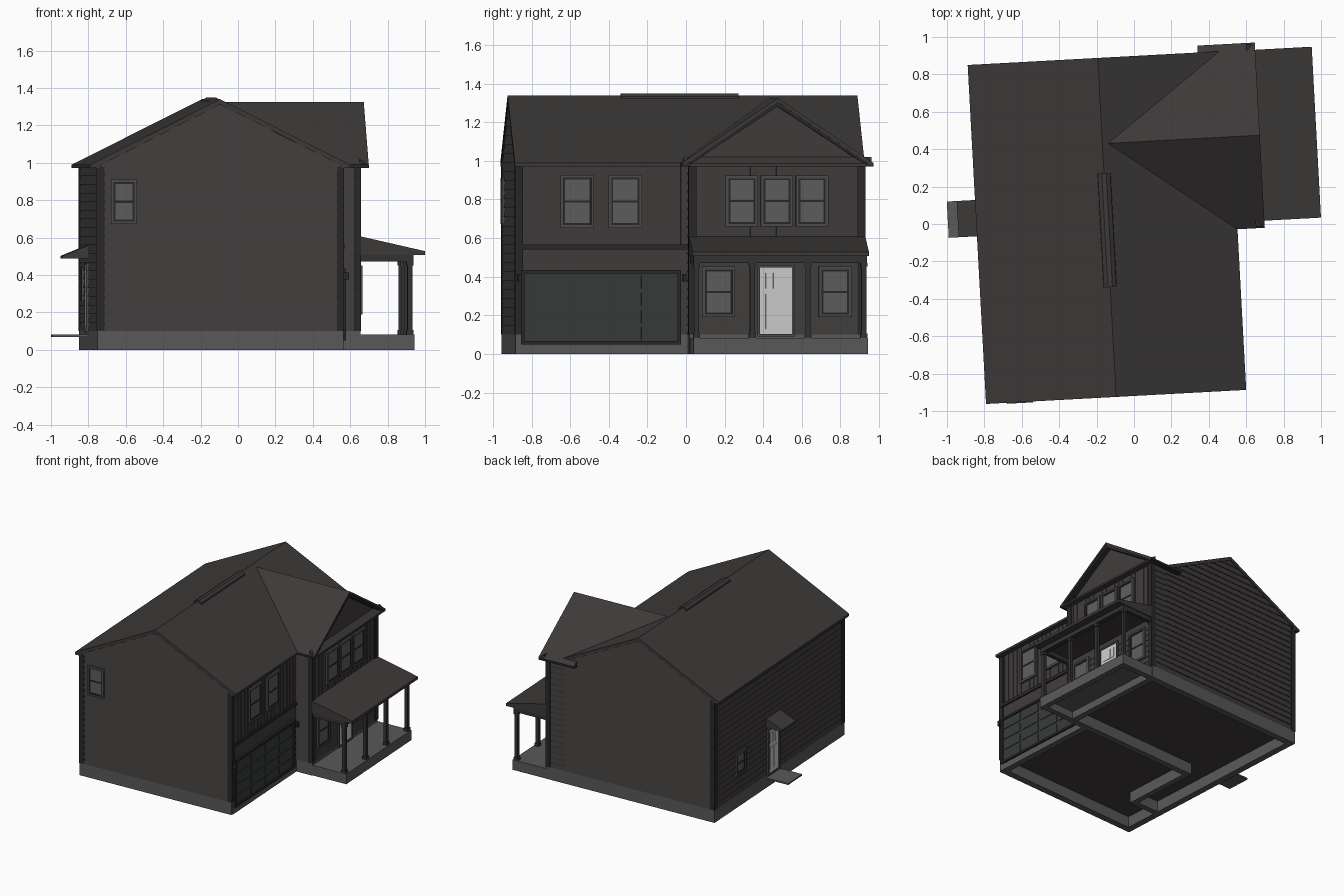
import bpy, bmesh, math
from mathutils import Matrix

if "Cube" in bpy.data.objects:
    bpy.data.objects.remove(bpy.data.objects["Cube"])

ROT = Matrix.Rotation(math.radians(3.1), 4, 'Z')   # whole house is turned slightly


def mat(name, r, g, b):
    m = bpy.data.materials.new(name)
    m.diffuse_color = (r, g, b, 1)
    m.use_nodes = True
    m.node_tree.nodes["Principled BSDF"].inputs["Base Color"].default_value = m.diffuse_color
    return m


WALL = mat("wall", .052, .045, .045)
ROOF = mat("roof", .047, .041, .041)
TRIM = mat("trim", .022, .021, .021)
POST = mat("post", .035, .033, .033)
CONC = mat("concrete", .10, .10, .10)
GDOOR = mat("garage_door", .04, .043, .043)
FRAME = mat("frame", .07, .073, .073)
GLASS = mat("glass", .11, .11, .11)
DOOR = mat("door", .55, .55, .55)


def finish(name, bm, m):
    bmesh.ops.recalc_face_normals(bm, faces=bm.faces)
    me = bpy.data.meshes.new(name)
    bm.to_mesh(me)
    bm.free()
    me.materials.append(m)
    ob = bpy.data.objects.new(name, me)
    bpy.context.collection.objects.link(ob)
    ob.matrix_world = ROT
    return ob


def prism(name, pts, axis, a, b, m):
    """Extrude a 2D profile along x (pts=y,z) or y (pts=x,z)."""
    put = {'x': lambda p, t: (t, p[0], p[1]), 'y': lambda p, t: (p[0], t, p[1])}[axis]
    bm = bmesh.new()
    lo = [bm.verts.new(put(p, a)) for p in pts]
    hi = [bm.verts.new(put(p, b)) for p in pts]
    bm.faces.new(lo)
    bm.faces.new(hi)
    n = len(pts)
    for i in range(n):
        j = (i + 1) % n
        bm.faces.new((lo[i], lo[j], hi[j], hi[i]))
    return finish(name, bm, m)


def boxes(name, m, items):
    bm = bmesh.new()
    for x0, x1, y0, y1, z0, z1 in items:
        mx = Matrix.Translation(((x0 + x1) / 2, (y0 + y1) / 2, (z0 + z1) / 2)) @ \
            Matrix.Diagonal((abs(x1 - x0), abs(y1 - y0), abs(z1 - z0), 1))
        bmesh.ops.create_cube(bm, size=1, matrix=mx)
    return finish(name, bm, m)


def on(face, pos, a0, a1, z0, z1, d0, d1):
    """Box lying on a wall: face like '+x', a = along the wall, d = outward depth."""
    s = 1 if face[0] == '+' else -1
    p, q = pos + s * d0, pos + s * d1
    return (p, q, a0, a1, z0, z1) if face[1] == 'x' else (a0, a1, p, q, z0, z1)


def siding(name, face, pos, lo, hi, z0, z1, rows, depth=.008):
    """Lapped boards, lo/hi give the wall extent at a height."""
    s = 1 if face[0] == '+' else -1
    bm = bmesh.new()
    for i in range(rows):
        zb, zt = z0 + (z1 - z0) * i / rows, z0 + (z1 - z0) * (i + 1) / rows
        v = []
        for z, d in ((zb, 0), (zb, depth), (zt, .001)):
            for a in (lo(z), hi(z)):
                p = pos + s * d
                v.append(bm.verts.new((p, a, z) if face[1] == 'x' else (a, p, z)))
        for f in ((0, 1, 3, 2), (2, 3, 5, 4), (0, 2, 4), (1, 5, 3), (0, 4, 5, 1)):
            bm.faces.new([v[k] for k in f])
    return finish(name, bm, WALL)


def ring(face, pos, a0, a1, z0, z1, t, d, d0=0):
    return [on(face, pos, a0, a0 + t, z0, z1, d0, d), on(face, pos, a1 - t, a1, z0, z1, d0, d),
            on(face, pos, a0 + t, a1 - t, z0, z0 + t, d0, d),
            on(face, pos, a0 + t, a1 - t, z1 - t, z1, d0, d)]


def window(name, face, pos, a0, a1, z0, z1):
    zm = (z0 + z1) / 2
    boxes(name + "_frame", FRAME, ring(face, pos, a0, a1, z0, z1, .014, .018))
    boxes(name + "_sash", TRIM, ring(face, pos, a0 + .014, a1 - .014, z0 + .014, z1 - .014, .01, .013)
          + [on(face, pos, a0 + .024, a1 - .024, zm - .006, zm + .006, 0, .013)])
    boxes(name + "_glass", GLASS, [on(face, pos, a0 + .02, a1 - .02, z0 + .02, z1 - .02, 0, .010)])


L, R, F, B, W0, W = -.795, .51, -.905, .885, -.012, .65   # wall planes, W = wing front
RC, RZ = -.1455, 1.34                                     # main ridge
CC, CZ = .438, 1.325                                      # cross ridge

# Foundation walls, open underneath, with inner partitions
T = .045
boxes("foundation", CONC, [
    (L - .008, L + T, F - .008, B + .008, 0, .1), (L, R, F - .008, F + T, 0, .1),
    (L, W, B - T, B + .008, 0, .1), (R - T, R + .006, F, W0, 0, .1),
    (W - T, W + .004, W0, B, 0, .1), (-.53, W, W0 - .005, W0 + T, 0, .1),
    (-.555, -.51, -.57, W0 + T, 0, .09), (L, -.51, -.59, -.545, 0, .09)])
boxes("porch_slab", CONC, [
    (W, .945, W0, .892, .06, .082), (.90, .945, W0, .892, 0, .06),
    (W, .90, W0, W0 + T, 0, .06), (W, .90, .892 - T, .892, 0, .06)])
boxes("back_step", CONC, [(-.993, L, -.02, .174, .07, .082)])

# Wall bodies
prism("main_body", [(L, .09), (R, .09), (R, .98), (RC, 1.31), (L, .98)], 'y', F, B, WALL)
prism("wing_body", [(W0, .09), (B + .004, .09), (B + .004, .98), (CC, 1.295), (W0, .98)],
      'x', R - .01, W, WALL)

# Lapped siding
half = lambda z: min(.653, (1.318 - z) / .5)
for nm, f, p in (("front_siding", '-y', F), ("back_siding", '+y', B)):
    siding(nm, f, p, lambda z: RC - half(z), lambda z: RC + half(z), .1, 1.316, 26)
siding("left_siding", '-x', L, lambda z: F, lambda z: B, .1, .975, 19)
siding("wing_side_siding", '-y', W0, lambda z: R, lambda z: W, .1, .975, 19)
siding("wing_back_siding", '+y', B, lambda z: R, lambda z: W, .1, .975, 19)
siding("porch_wall_siding", '+x', W, lambda z: W0, lambda z: B, .1, .47, 8, .004)

# Board and batten on the upper right walls
boxes("battens", WALL, [on('+x', R, v, v + .008, .565, .972, 0, .004)
                        for v in [F + .04 + .045 * i for i in range(19)]]
      + [on('+x', W, v, v + .008, .6, .972, 0, .004)
         for v in [W0 + .04 + .045 * i for i in range(19)]])

# Corner boards and band trim
c = .03
boxes("corner_trim", TRIM, [
    (L - .011, L + c, F - .011, F + c, .1, .975), (R - c, R + .008, F - .011, F + c, .1, .975),
    (L - .011, L + c, B - c, B + .011, .1, .975), (W - c, W + .008, B - c, B + .011, .1, .975),
    (W - c, W + .008, W0 - .011, W0 + c, .1, .975), (R, R + .012, F, W0, .54, .566)])

# Main roof with boxed eaves
prism("main_roof", [(-.842, .99), (RC, RZ), (.551, .99), (.551, .972), (R - .01, .972),
                    (R - .01, .988), (RC, 1.312), (L + .01, .988), (L + .01, .972), (-.842, .972)],
      'y', -.918, .897, ROOF)
prism("ridge_vent", [(RC - .035, 1.322), (RC - .033, 1.333), (RC - .012, 1.348), (RC + .012, 1.348),
                     (RC + .033, 1.333), (RC + .035, 1.322)], 'y', -.33, .28, ROOF)

# Cross gable roof, cut along the valleys
k = (CZ - .99) / .496
zc = lambda v: CZ - k * abs(v - CC)
bm = bmesh.new()
uv = lambda pts: [bm.verts.new((u, v, zc(v))) for u, v in pts]
rb, rf = uv([(-.115, CC), (.697, CC)])
bm.faces.new([rb, *uv([(.551, -.058), (.697, -.058)]), rf])
bm.faces.new([rb, rf, *uv([(.697, .934), (.39, .934), (.39, .897), (.505, .897)])])
ob = finish("cross_roof", bm, ROOF)
bm = bmesh.new()
bm.from_mesh(ob.data)
for f in bm.faces:
    if f.normal.z < 0:
        f.normal_flip()
bm.to_mesh(ob.data)
bm.free()
sol = ob.modifiers.new("thickness", 'SOLIDIFY')
sol.thickness, sol.offset = .018, -1

# Wing eaves, pediment skirt and rake boards
boxes("wing_eaves", TRIM, [(.39, .697, B + .005, .934, .972, .988), (R, .697, -.058, W0, .972, .988)])
prism("pediment_skirt", [(W, .972), (.697, .972), (.697, .987), (W, 1.02)], 'y', -.05, .926, ROOF)
rake = [(-.04, .99), (CC, 1.31), (.916, .99), (.88, .99), (CC, 1.282), (-.004, .99)]
prism("rake_boards", rake, 'x', W, .69, TRIM)

# Porch roof, beams and posts
prism("porch_roof", [(W, .608), (1.0, .528), (1.0, .506), (W, .506)], 'y', -.02, .895, ROOF)
boxes("porch_beams", POST, [(.90, .94, W0, .888, .472, .507), (W, .90, W0, W0 + .03, .472, .507),
                            (W, .90, .858, .888, .472, .507)])
posts = []
for i in range(4):
    v = .005 + .289 * i
    for h, z0, z1 in ((.013, .08, .475), (.018, .08, .105), (.018, .452, .472)):
        posts.append((.92 - h, .92 + h, v - h, v + h, z0, z1))
boxes("porch_posts", POST, posts)

# Windows
for i, v in enumerate((-.68, -.43)):
    window(f"garage_upper_window_{i}", '+x', R, v, v + .174, .653, .927)
for i, v in enumerate((.17, .352, .534)):
    window(f"wing_upper_window_{i}", '+x', W, v, v + .168, .66, .924)
for i, v in enumerate((.048, .653)):
    window(f"porch_window_{i}", '+x', W, v, v + .17, .19, .452)
window("gable_window", '-y', F, -.73, -.59, .672, .912)
window("back_window", '-x', L, .46, .60, .26, .44)


# Entry doors with raised panels
def door(name, face, pos, a0, a1, z0, z1):
    boxes(name + "_frame", FRAME, ring(face, pos, a0, a1, z0, z1, .012, .018))
    w = a1 - a0
    it = [on(face, pos, a0 + .01, a1 - .01, z0 + .005, z1 - .01, 0, .010)]
    for i in range(2):
        p = a0 + w * (.22 + .3 * i)
        it.append(on(face, pos, p, p + w * .26, z0 + .04, z0 + .22, 0, .014))
    for i in range(3):
        p = a0 + w * (.22 + .2 * i)
        it.append(on(face, pos, p, p + w * .16, z0 + .25, z1 - .04, 0, .014))
    boxes(name, DOOR, it)


door("front_door", '+x', W, .335, .53, .09, .46)
door("back_door", '-x', L, -.005, .16, .09, .465)

# Back door awning
prism("back_awning", [(L, .562), (-.94, .503), (-.94, .488), (L, .488)], 'y', -.02, .174, ROOF)

# Garage door: 4 x 4 panels in a dark surround
boxes("garage_surround", TRIM, ring('+x', R, -.885, -.055, .05, .435, .018, .02))
g0, gw, gh = -.865, .79 / 4, .355 / 4
gp = [on('+x', R, -.868, -.072, .055, .42, 0, .008)]
for i in range(4):
    for j in range(4):
        a, z = g0 + gw * i, .062 + gh * j
        gp.append(on('+x', R, a + .012, a + gw - .012, z + .01, z + gh - .012, 0, .013))
boxes("garage_door", GDOOR, gp)

# Wall lamps beside the garage
boxes("garage_lamps", TRIM, [on('+x', R, v - .01, v + .01, .375, .415, 0, .035) for v in (-.892, -.035)])
